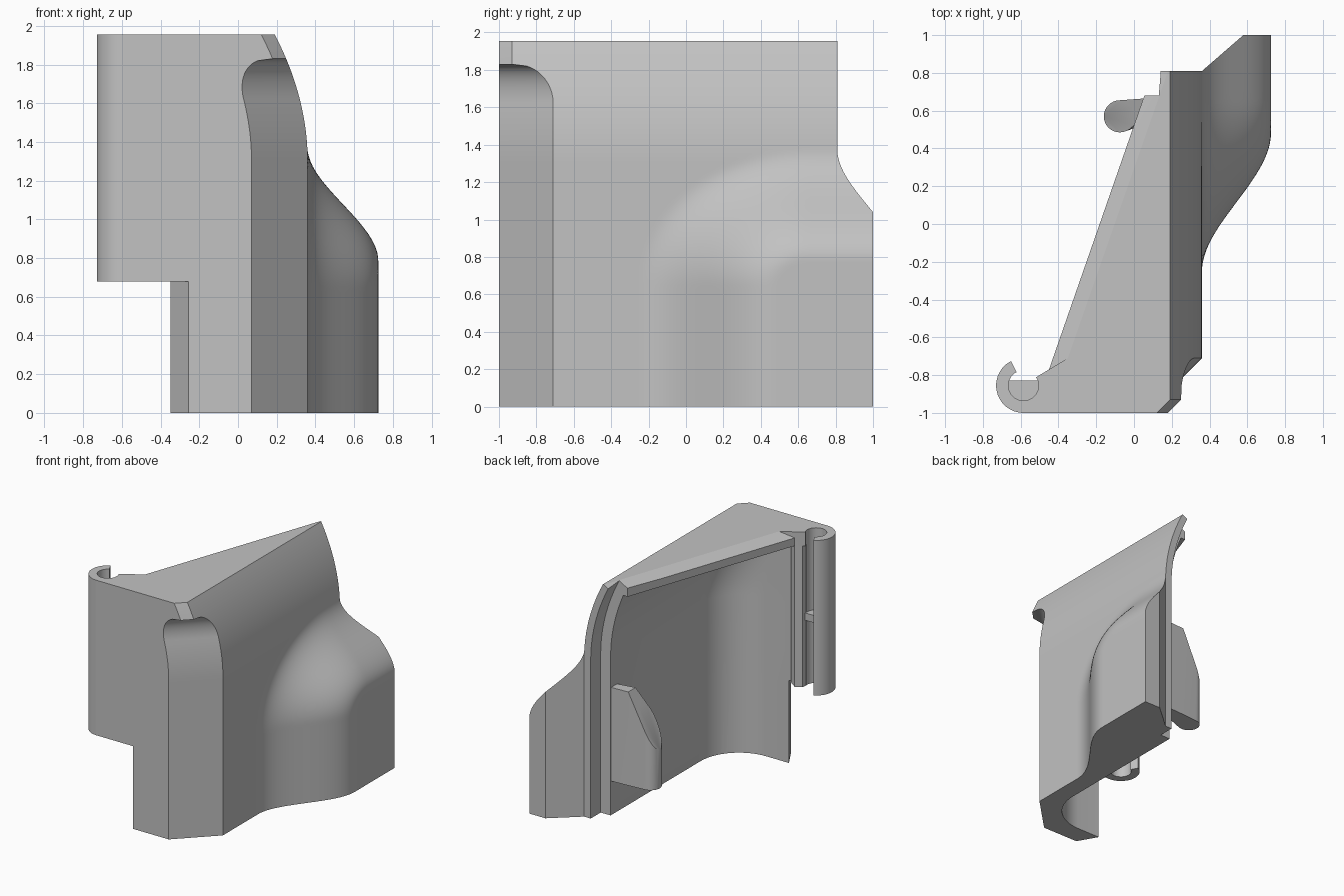
import bpy, bmesh, math

cube = bpy.data.objects.get("Cube")
if cube:
    bpy.data.objects.remove(cube, do_unlink=True)

GREY = (0.54, 0.54, 0.54, 1.0)
grey = bpy.data.materials.new("plain_grey")
grey.use_nodes = True
grey.diffuse_color = GREY
grey.node_tree.nodes["Principled BSDF"].inputs["Base Color"].default_value = GREY

TOP = 1.955


def finish(name, bm):
    bmesh.ops.recalc_face_normals(bm, faces=bm.faces[:])
    mesh = bpy.data.meshes.new(name)
    bm.to_mesh(mesh)
    bm.free()
    ob = bpy.data.objects.new(name, mesh)
    bpy.context.collection.objects.link(ob)
    mesh.materials.append(grey)
    return ob


def prism(name, outline, low, high):
    bm = bmesh.new()
    face = bm.faces.new([bm.verts.new((x, y, low)) for x, y in outline])
    out = bmesh.ops.extrude_face_region(bm, geom=[face])["geom"]
    moved = [v for v in out if isinstance(v, bmesh.types.BMVert)]
    bmesh.ops.translate(bm, verts=moved, vec=(0, 0, high - low))
    return finish(name, bm)


def hull(name, points):
    bm = bmesh.new()
    for p in points:
        bm.verts.new(p)
    out = bmesh.ops.convex_hull(bm, input=bm.verts[:])
    loose = [v for v in bm.verts if not v.link_faces]
    bmesh.ops.delete(bm, geom=loose, context="VERTS")
    return finish(name, bm)


def relief(name, surface, rows, zs, base):
    """Solid from a flat plane at x = base out to x = surface(y, z)."""
    bm = bmesh.new()
    front, back = [], []
    for z in zs:
        ys = rows(z)
        front.append([bm.verts.new((surface(y, z), y, z)) for y in ys])
        back.append([bm.verts.new((base, y, z)) for y in ys])
    n, m = len(front), len(front[0])
    for i in range(n - 1):
        for g in (front, back):
            for j in range(m - 1):
                bm.faces.new((g[i][j], g[i][j + 1], g[i + 1][j + 1], g[i + 1][j]))
        for j in (0, m - 1):
            bm.faces.new((front[i][j], front[i + 1][j], back[i + 1][j], back[i][j]))
    for i in (0, n - 1):
        for j in range(m - 1):
            bm.faces.new((front[i][j], front[i][j + 1], back[i][j + 1], back[i][j]))
    return finish(name, bm)


def boolean(ob, cutter, operation="DIFFERENCE"):
    mod = ob.modifiers.new("cut", "BOOLEAN")
    mod.operation, mod.solver, mod.object = operation, "EXACT", cutter
    bpy.context.view_layer.objects.active = ob
    bpy.ops.object.modifier_apply(modifier=mod.name)
    bpy.data.objects.remove(cutter, do_unlink=True)


def steps(a, b, n):
    return [a + (b - a) * i / n for i in range(n + 1)]


# Outer skin: leaning side, rounded rear bulge and chamfered front corner
def side(z):
    return 0.36 - 0.17 * (max(0, z - 1.3) / 0.655) ** 2


def bulge(y, z):
    a, b, r = y + 0.25, (1.37 - z) * 1.25, 0.9
    t = r - math.hypot(r - a, r - b) if a < r and b < r else min(a, b)
    t = min(1, max(0, t / 0.73))
    return 0.365 * t * t * (3 - 2 * t)


def corner(z):
    if z >= 1.83:
        return -0.93
    k = max(0, (z - 1.62) / 0.21)
    return -0.71 - 0.2 * (1 - math.sqrt(max(0, 1 - k * k)))


def skin(y, z):
    return side(z) + bulge(y, z) - max(0, corner(z) - y)


def skin_rows(z):
    return [-1, corner(z), -0.68] + steps(-0.5, 1, 50)


heights = steps(0, 1.6, 64) + steps(1.62, 1.82, 20) + steps(1.83, TOP, 5)
body = relief("shell_body", skin, skin_rows, heights, -0.9)

# Trim to the plan outline
plan = [(-0.585, -1.1), (0.95, -1.1), (0.95, 1.1), (0.694, 1.1), (0.36, 0.81),
        (0.1, 0.81), (-0.45, -0.77), (-0.5, -0.8), (-0.585, -0.855)]
boolean(body, prism("plan_cutter", plan, -0.1, 2.1), "INTERSECT")

# Hollow with a rounded front inside corner
RAD, MID = 0.35, -0.49


def inner(y, z):
    d = min(RAD, max(0, MID - y))
    return side(z) - 0.15 - RAD + math.sqrt(RAD * RAD - d * d)


arc = [MID - RAD * math.cos(a) for a in steps(0, math.pi / 2, 14)]
low_heights = [-0.1, 0.6] + steps(1.3, 1.84, 14)
boolean(body, relief("hollow_cutter", inner, lambda z: arc + [1.3], low_heights, -1.2))

# Thin lip along the rear edge
boolean(body, relief("lip_cutter", lambda y, z: side(z) - 0.06,
                     lambda z: [0.68, 1.3], [-0.1] + steps(1.3, 2.05, 18), -1.2))

# Lower cut-away in the front wall, with a slanted end
boolean(body, prism("notch_cutter", [(-0.226, -1.05), (-0.418, -0.72),
                                     (-1, -0.72), (-1, -1.05)], -0.1, 0.68))

# Bevel on the long slanted edge of the top
wedge = []
for x, y, out in ((-0.35, -0.71, 0), (0.25, 1.01, 0), (-0.65, -0.89, 1), (-0.05, 1.11, 1)):
    wedge += [(x, y, TOP - 0.15 * out), (x, y, 2.2)]
boolean(body, hull("bevel_cutter", wedge))

# Hinge hook: open ring, jaw and inner web
CX, CY, R_OUT, R_IN = -0.585, -0.855, 0.145, 0.08


def circle(radius, a, b, n):
    return [(CX + radius * math.cos(math.radians(t)), CY + radius * math.sin(math.radians(t)))
            for t in steps(a, b, n)]


boolean(body, prism("bore_cutter", circle(R_IN, 0, 348.75, 31), 0.5, 2.2))
hook = prism("hinge_hook", circle(R_OUT, 117, 285, 28) + circle(R_IN, 285, 117, 28), 0.68, TOP)
jaw = prism("hook_jaw", [(-0.505, -0.84), (-0.5, -0.8), (-0.45, -0.77), (-0.38, -0.82),
                         (-0.38, -0.88), (-0.5, -0.88)], 0.68, 1.88)
web = prism("hook_web", circle(R_IN + 0.01, 163, 377, 24), 1.22, 1.28)

# Sloping latch tongue inside the rear
tip = [(-0.075 + 0.085 * math.cos(a), 0.57 + 0.085 * math.sin(a))
       for a in steps(0, 2 * math.pi, 32)[:-1]]
ends = tip + [(0.06, 0.665), (0.06, 0.57), (0.25, 0.675), (0.25, 0.6)]
tongue = hull("latch_tongue", [(x, y, 0.28) for x, y in ends]
              + [(x, y, min(1.05, 0.93 + 2.05 * x)) for x, y in ends])

# Smooth curves, sharp corners
for ob in (body, hook, jaw, web, tongue):
    bpy.ops.object.select_all(action="DESELECT")
    ob.select_set(True)
    bpy.context.view_layer.objects.active = ob
    bpy.ops.object.shade_smooth_by_angle(angle=math.radians(30))
